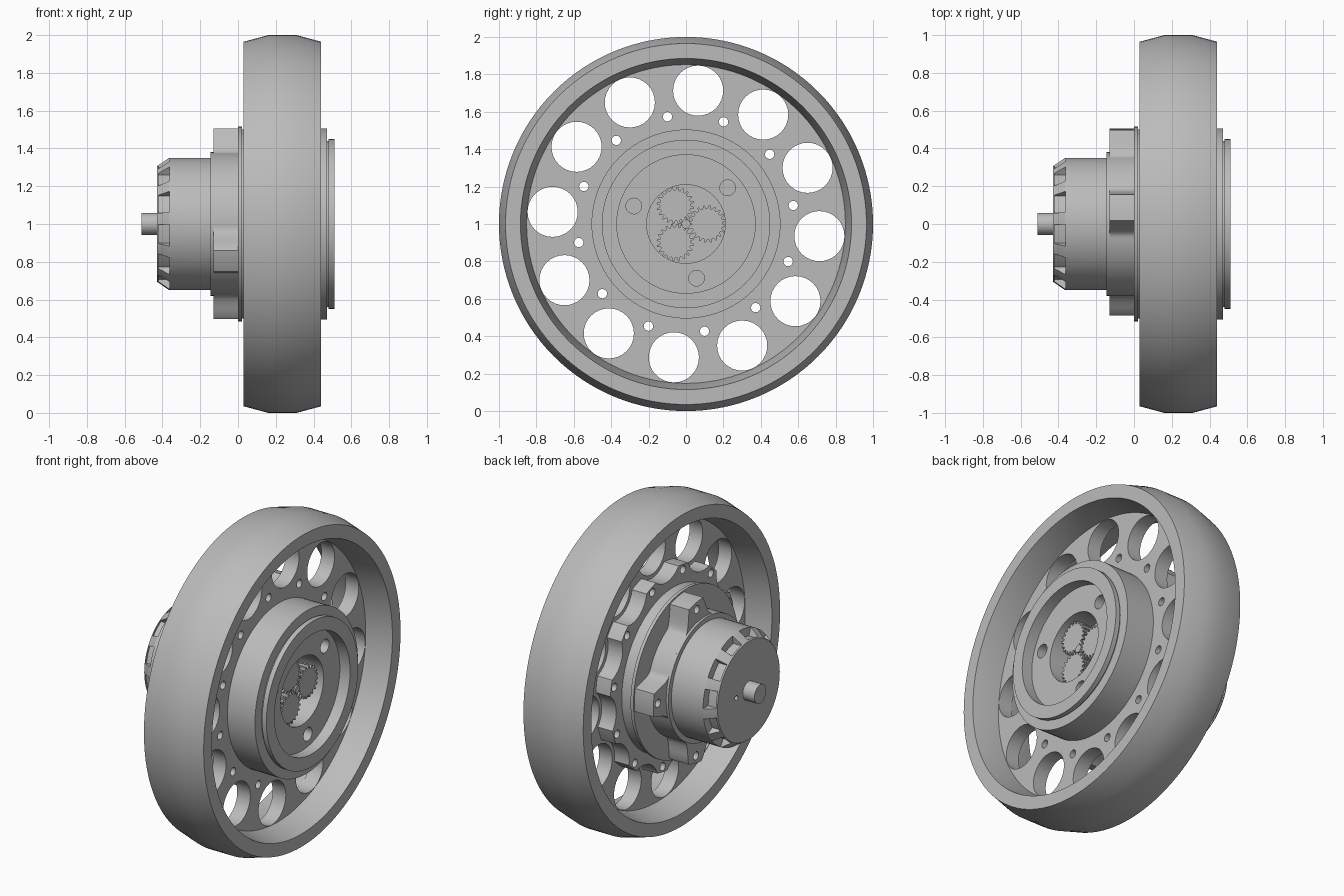
import bpy, bmesh
from math import sin, cos, pi, radians, tau

cube = bpy.data.objects.get("Cube")
if cube:
    bpy.data.objects.remove(cube, do_unlink=True)

grey = bpy.data.materials.new("light_grey")
grey.use_nodes = True
grey.diffuse_color = (0.5, 0.5, 0.5, 1)
grey.node_tree.nodes["Principled BSDF"].inputs["Base Color"].default_value = (0.5, 0.5, 0.5, 1)


def finish(name, bm, cutter=False):
    bmesh.ops.remove_doubles(bm, verts=bm.verts, dist=1e-5)
    bmesh.ops.recalc_face_normals(bm, faces=bm.faces)
    me = bpy.data.meshes.new(name)
    bm.to_mesh(me)
    bm.free()
    ob = bpy.data.objects.new(name, me)
    bpy.context.collection.objects.link(ob)
    me.materials.append(grey)
    ob.location.z = 1
    ob.hide_render = cutter
    return ob


def lathe(name, profile, steps=96, closed=False):
    """Spin (x, radius) points about the x axis."""
    bm = bmesh.new()
    vs = [bm.verts.new((x, 0, r)) for x, r in profile]
    pairs = list(zip(vs, vs[1:])) + ([(vs[-1], vs[0])] if closed else [])
    edges = [bm.edges.new(p) for p in pairs]
    bmesh.ops.spin(bm, geom=vs + edges, cent=(0, 0, 0), axis=(1, 0, 0),
                   angle=tau, steps=steps, use_merge=True)
    return finish(name, bm)


def add_prism(bm, outline, x0, x1):
    """Extrude a (y, z) outline along x."""
    face = bm.faces.new([bm.verts.new((x0, y, z)) for y, z in outline])
    ext = bmesh.ops.extrude_face_region(bm, geom=[face])["geom"]
    bmesh.ops.translate(bm, vec=(x1 - x0, 0, 0),
                        verts=[v for v in ext if isinstance(v, bmesh.types.BMVert)])
    bm.normal_update()


def circle(r, cy=0, cz=0, n=32):
    return [(cy + r * cos(tau * i / n), cz + r * sin(tau * i / n)) for i in range(n)]


def on_ring(r, degrees):
    return r * cos(radians(degrees)), r * sin(radians(degrees))


def prisms(name, outlines, x0, x1, cutter=False):
    bm = bmesh.new()
    for o in outlines:
        add_prism(bm, o, x0, x1)
    return finish(name, bm, cutter)


def cut(ob, cutter):
    """Apply a boolean difference and drop the cutter."""
    mod = ob.modifiers.new("cut", "BOOLEAN")
    mod.object, mod.operation, mod.solver = cutter, "DIFFERENCE", "EXACT"
    bpy.context.view_layer.update()
    dg = bpy.context.evaluated_depsgraph_get()
    me = bpy.data.meshes.new_from_object(ob.evaluated_get(dg))
    ob.modifiers.clear()
    ob.data = me
    bpy.data.objects.remove(cutter, do_unlink=True)


hole_angles = [84.8 + 30 * k for k in range(12)]
boss_angles = [a + 15 for a in hole_angles]

# Tyre with softly crowned tread and tapered inside
lathe("tyre", [(0.03, 0.965), (0.16, 1), (0.31, 1), (0.44, 0.965),
               (0.44, 0.885), (0.28, 0.852), (0.19, 0.852), (0.03, 0.885)], 128, True)

# Wheel disc with big lightening holes and bolt holes
disc = prisms("wheel_disc", [circle(0.86, n=96)], 0.19, 0.28)
cut(disc, prisms("disc_cutter", [circle(0.134, *on_ring(0.716, a)) for a in hole_angles]
                 + [circle(0.025, *on_ring(0.582, a), 16) for a in boss_angles], 0, 0.5, True))

# Scalloped ring of bolt bosses behind the disc
bosses = prisms("boss_ring", [circle(0.615, n=96)], 0.09, 0.2)
cut(bosses, prisms("scallop_cutter", [circle(0.158, *on_ring(0.716, a)) for a in hole_angles],
                   0, 0.5, True))
cut(bosses, prisms("bolt_cutter", [circle(0.025, *on_ring(0.582, a), 16) for a in boss_angles],
                   0, 0.5, True))

# Hub with back flange, front lip, recessed face and gear pocket
hub = lathe("hub", [(0, 0), (0, 0.515), (0.02, 0.515), (0.02, 0.5), (0.44, 0.505),
                    (0.47, 0.505), (0.47, 0.44), (0.48, 0.44), (0.48, 0.45), (0.51, 0.45),
                    (0.51, 0.37), (0.44, 0.37), (0.44, 0.21), (0.15, 0.21), (0.15, 0)])
cut(hub, prisms("screw_cutter", [circle(0.042, *on_ring(0.295, a), 24) for a in (41, 161, 281)],
                0.37, 0.6, True))


# Planetary gears inside the hub
def gear(r, depth, teeth, cy=0, cz=0):
    pts = []
    for i in range(teeth):
        for frac, rad in ((0, r - depth), (0.3, r - depth), (0.5, r), (0.75, r)):
            t = tau * (i + frac) / teeth
            pts.append((cy + rad * cos(t), cz + rad * sin(t)))
    return pts


prisms("planet_gears", [gear(0.1, 0.018, 20, *on_ring(0.114, a)) for a in (0, 120, 240)], 0.14, 0.4)
prisms("sun_gear", [gear(0.036, 0.01, 10)], 0.14, 0.4)
lathe("sun_axle", [(0.14, 0), (0.14, 0.024), (0.41, 0.024), (0.41, 0)], 24)

# Mounting plate with four lobes and concave flanks
lobes = (80, 2, -79, -157)


def lobe_radius(deg):
    gap = min(abs((deg - a + 180) % 360 - 180) for a in lobes)
    t = min(max((gap - 8) / 12, 0), 1)
    return 0.505 - 0.125 * (1 - (1 - t) ** 2)


mount = prisms("lobed_mount", [[on_ring(lobe_radius(d), d) for d in range(0, 360, 2)]], -0.13, 0.005)
cut(mount, prisms("mount_bolt_cutter", [circle(0.025, *on_ring(0.46, a), 16) for a in lobes],
                  -0.2, -0.03, True))

# Motor can with collar, tapered end and vent notches
can = lathe("motor_can", [(-0.12, 0), (-0.12, 0.38), (-0.145, 0.38), (-0.145, 0.35),
                          (-0.365, 0.35), (-0.43, 0.305), (-0.43, 0)])


def sector(r0, r1, mid, half):
    ends = [mid - half, mid, mid + half]
    return [on_ring(r1, d) for d in ends] + [on_ring(r0, d) for d in reversed(ends)]


cut(can, prisms("vent_cutter", [sector(0.3, 0.42, 10 + 30 * k, 9.5) for k in range(12)],
                -0.422, -0.362, True))
cut(can, prisms("pin_cutter", [circle(0.015, 0.12, 0, 12)], -0.5, -0.4, True))

# Output shaft
lathe("shaft", [(-0.42, 0), (-0.42, 0.058), (-0.51, 0.058), (-0.51, 0)], 32)

# Smooth round surfaces, keep edges sharp
bpy.ops.object.select_all(action="DESELECT")
for ob in bpy.context.collection.objects:
    if ob.type == "MESH" and ob.data.materials and ob.data.materials[0] == grey:
        ob.select_set(True)
        bpy.context.view_layer.objects.active = ob
bpy.ops.object.shade_smooth_by_angle(angle=radians(30))
